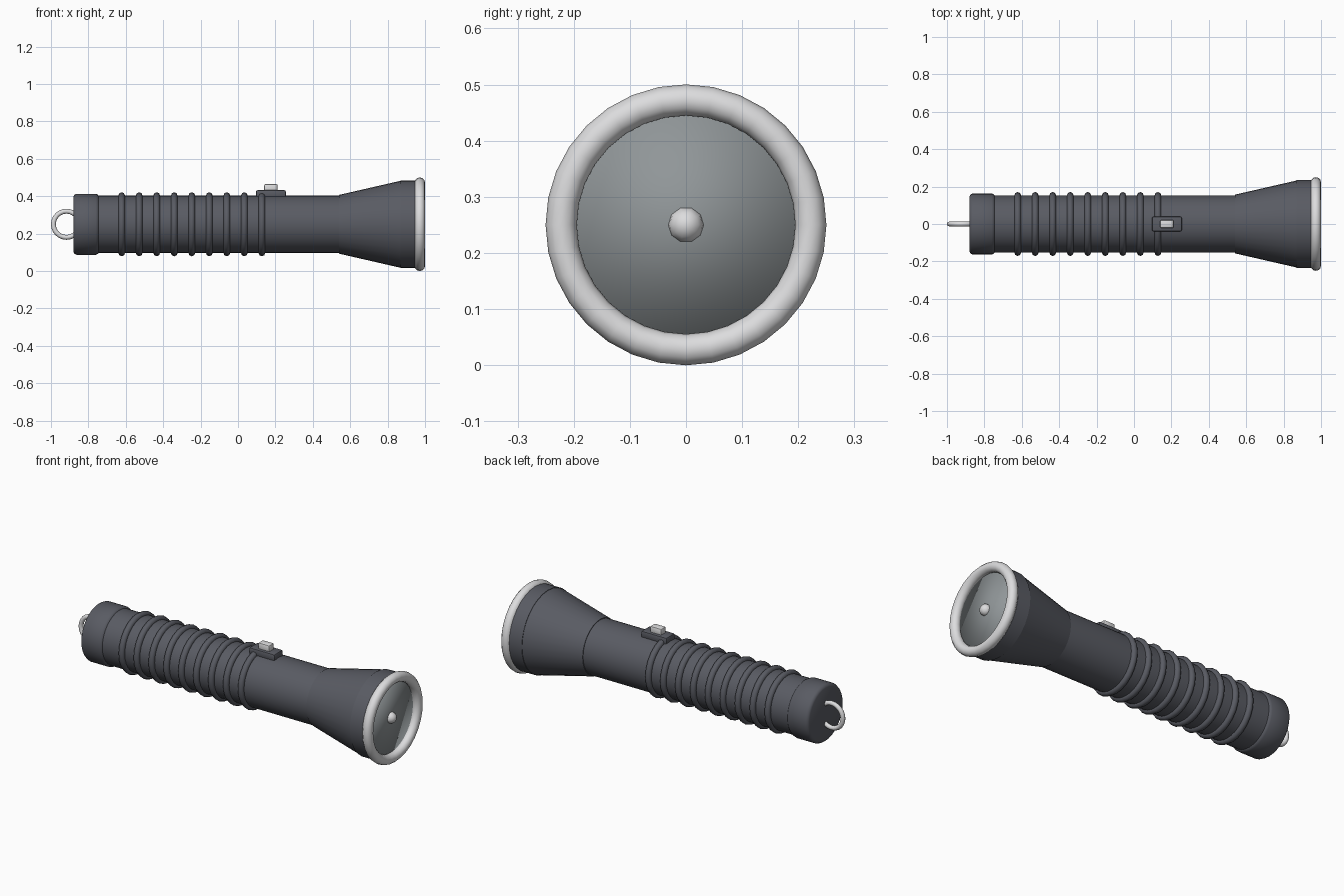
import bpy, bmesh, math
from mathutils import Matrix

if "Cube" in bpy.data.objects:
    bpy.data.objects.remove(bpy.data.objects["Cube"])

AXIS_Z = 0.25  # height of the torch axis


def material(name, rgb):
    m = bpy.data.materials.new(name)
    m.diffuse_color = (*rgb, 1)
    m.use_nodes = True
    m.node_tree.nodes["Principled BSDF"].inputs["Base Color"].default_value = m.diffuse_color
    return m


DARK = material("dark_grey", (0.10, 0.105, 0.125))
LIGHT = material("light_grey", (0.72, 0.72, 0.73))
GLASS = material("lens_grey", (0.28, 0.305, 0.315))


def finish(bm, name, mat, angle=35):
    bmesh.ops.recalc_face_normals(bm, faces=bm.faces)
    me = bpy.data.meshes.new(name)
    bm.to_mesh(me)
    bm.free()
    me.materials.append(mat)
    me.shade_smooth()
    if angle:
        me.set_sharp_from_angle(angle=math.radians(angle))
    ob = bpy.data.objects.new(name, me)
    bpy.context.collection.objects.link(ob)
    return ob


def lathe(name, profile, mat, sides=32, angle=35):
    """Closed solid turned round the torch axis from (x, radius) points."""
    bm = bmesh.new()
    rings = []
    for x, r in profile:
        rings.append([bm.verts.new((x, r * math.sin(math.tau * i / sides),
                                    AXIS_Z + r * math.cos(math.tau * i / sides)))
                      for i in range(sides)])
    for a, b in zip(rings, rings[1:]):
        for i in range(sides):
            j = (i + 1) % sides
            bm.faces.new((a[i], a[j], b[j], b[i]))
    bm.faces.new(rings[0])
    bm.faces.new(rings[-1])
    return finish(bm, name, mat, angle)


def torus(name, x, major, minor, mat, sides, tube, axis="X"):
    """Ring centred on the torch axis, turning about the x or y axis."""
    bm = bmesh.new()
    grid = []
    for i in range(sides):
        a = math.tau * i / sides
        row = []
        for k in range(tube):
            t = math.tau * k / tube
            r, h = major + minor * math.cos(t), minor * math.sin(t)
            s, c = r * math.sin(a), r * math.cos(a)
            p = (x + h, s, AXIS_Z + c) if axis == "X" else (x + s, h, AXIS_Z + c)
            row.append(bm.verts.new(p))
        grid.append(row)
    for i in range(sides):
        for k in range(tube):
            a, b = grid[i], grid[(i + 1) % sides]
            n = (k + 1) % tube
            bm.faces.new((a[k], a[n], b[n], b[k]))
    return finish(bm, name, mat, 80)


def box(name, centre, size, mat, bevel):
    bm = bmesh.new()
    bmesh.ops.create_cube(bm, size=1, matrix=Matrix.Translation(centre) @ Matrix.Diagonal((*size, 1)))
    bmesh.ops.bevel(bm, geom=bm.edges[:], offset=bevel, segments=2, profile=0.5, affect="EDGES")
    return finish(bm, name, mat)


# Barrel, tail cap and flared head
lathe("barrel", [(-0.78, 0.153), (0.56, 0.153)], DARK)
lathe("tail_cap", [(-0.88, 0.147), (-0.875, 0.157), (-0.864, 0.163),
                   (-0.76, 0.163), (-0.749, 0.158), (-0.744, 0.150)], DARK)
lathe("head_cone", [(0.54, 0.157), (0.871, 0.233)], DARK)
lathe("head_collar", [(0.868, 0.235), (0.955, 0.235)], DARK)

# Grip ridges
for i in range(9):
    torus(f"grip_ring_{i + 1}", -0.622 + i * 0.0937, 0.153, 0.018, DARK, 24, 8)

# Bezel, lens and bulb
torus("bezel", 0.972, 0.2225, 0.0278, LIGHT, 32, 12)
lathe("lens", [(0.94, 0.212), (0.962, 0.212)], GLASS, angle=None)
bm = bmesh.new()
bmesh.ops.create_uvsphere(bm, u_segments=10, v_segments=8, radius=0.032,
                          matrix=Matrix.Translation((0.96, 0, AXIS_Z)) @ Matrix.Rotation(math.pi / 2, 4, "Y"))
finish(bm, "bulb", LIGHT, 60)

# Switch on top
box("switch_plate", (0.176, 0, 0.412), (0.16, 0.078, 0.04), DARK, 0.008)
box("switch_button", (0.176, 0, 0.443), (0.072, 0.044, 0.044), LIGHT, 0.008)

# Hanging loop at the tail
torus("tail_loop", -0.917, 0.07, 0.013, LIGHT, 24, 8, "Y")
